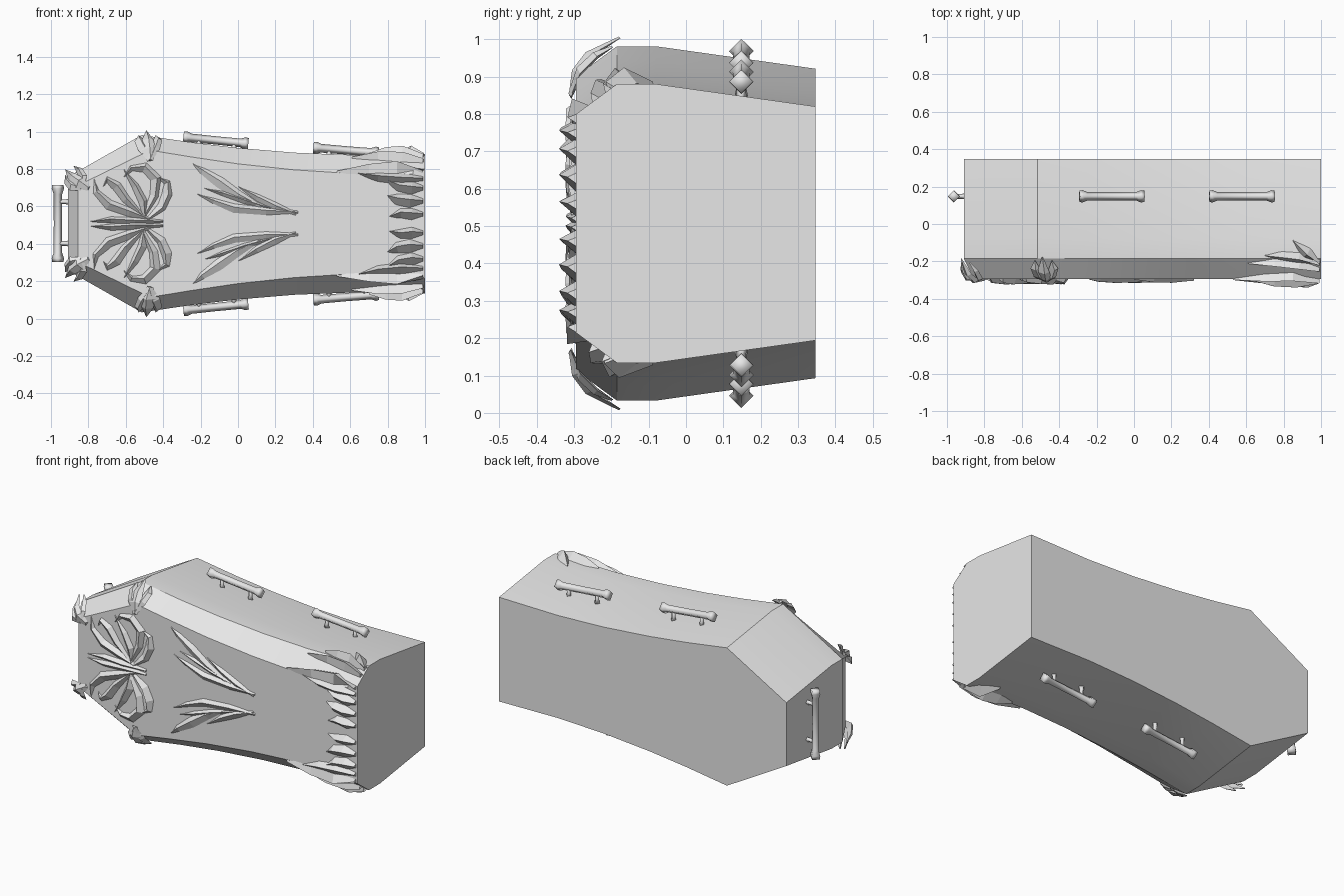
import bpy, bmesh, math
from mathutils import Vector

if "Cube" in bpy.data.objects:
    bpy.data.objects.remove(bpy.data.objects["Cube"], do_unlink=True)

mat = bpy.data.materials.new("plain grey")
mat.use_nodes = True
GREY = (0.8, 0.8, 0.8, 1)
mat.diffuse_color = GREY
mat.node_tree.nodes["Principled BSDF"].inputs["Base Color"].default_value = GREY

C = 0.507  # height of the long symmetry axis
# half outlines: (x, distance from the axis)
OUTER = [(-.91, .25), (-.515, .474), (-.25, .435), (0, .405), (.3, .38), (.6, .368), (1, .373)]
PANEL = [(-.855, .205), (-.47, .393), (-.25, .357), (0, .32), (.3, .288), (.55, .272), (1, .292)]
BACK = [(x, h - .06) for x, h in OUTER]


def make(name, bm, smooth=None):
    bmesh.ops.recalc_face_normals(bm, faces=bm.faces)
    me = bpy.data.meshes.new(name)
    bm.to_mesh(me)
    bm.free()
    me.materials.append(mat)
    ob = bpy.data.objects.new(name, me)
    bpy.context.collection.objects.link(ob)
    if smooth:
        bpy.ops.object.select_all(action='DESELECT')
        ob.select_set(True)
        bpy.context.view_layer.objects.active = ob
        bpy.ops.object.shade_smooth_by_angle(angle=math.radians(smooth))
    return ob


def bridge(bm, a, b):
    n = len(a)
    for i in range(n):
        j = (i + 1) % n
        bm.faces.new((a[i], a[j], b[j], b[i]))


# Coffin body: outline rings from the back to the lid panel
bm = bmesh.new()
rings = []
for half, y in ((BACK, .347), (OUTER, -.08), (OUTER, -.185), (PANEL, -.295)):
    loop = [(x, C + h) for x, h in half] + [(x, C - h) for x, h in reversed(half)]
    rings.append([bm.verts.new((x, y, z)) for x, z in loop])
for a, b in zip(rings, rings[1:]):
    bridge(bm, a, b)
bm.faces.new(rings[0])
bm.faces.new(rings[-1])
make("coffin_body", bm, 20)


# Handles: four-sided flared bars on two posts
def add_tube(bm, a, b, profile):
    a, b = Vector(a), Vector(b)
    q = (b - a).to_track_quat('Z', 'Y')
    prev = None
    for t, r in profile:
        ring = [bm.verts.new(a.lerp(b, t) + q @ Vector((r * math.cos(k * math.pi / 2), r * math.sin(k * math.pi / 2), 0)))
                for k in range(4)]
        if prev:
            bridge(bm, prev, ring)
        else:
            bm.faces.new(ring)
        prev = ring
    bm.faces.new(prev)


BAR = [(0, .03), (.05, .033), (.12, .023), (.5, .022), (.88, .023), (.95, .033), (1, .03)]


def handle(name, a, b, inward):
    bm = bmesh.new()
    a, b = Vector(a), Vector(b)
    add_tube(bm, a, b, BAR)
    for t in (.24, .78):
        p = a.lerp(b, t)
        add_tube(bm, p, p + Vector(inward), [(0, .013), (.6, .013), (1, .018)])
    make(name, bm, 100)


for s, side in ((1, "upper"), (-1, "lower")):
    handle(side + "_head_end_handle", (-.292, .148, C + s * .463), (.055, .148, C + s * .428), (0, 0, -s * .07))
    handle(side + "_foot_end_handle", (.403, .148, C + s * .407), (.752, .148, C + s * .378), (0, 0, -s * .06))
handle("head_handle", (-.963, .148, .302), (-.963, .148, .715), (.07, 0, 0))


# Carved leaves: a ridged strip following a path
def add_leaf(bm, pts, normals, width, height):
    n = len(pts)
    prev = None
    for i in range(n):
        t = (pts[min(i + 1, n - 1)] - pts[max(i - 1, 0)]).normalized()
        nor = normals[i]
        side = t.cross(nor).normalized()
        k = math.sin(math.pi * (.13 + .85 * i / (n - 1)))
        p = pts[i] - nor * .006
        ring = [bm.verts.new(p - side * width * k),
                bm.verts.new(p + nor * (height * (.25 + .75 * k)) + side * width * .25 * k),
                bm.verts.new(p + side * width * k)]
        if prev:
            bridge(bm, prev, ring)
        else:
            bm.faces.new(ring)
        prev = ring
    bm.faces.new(prev)


def interp(table, x):
    for (x0, h0), (x1, h1) in zip(table, table[1:]):
        if x <= x1:
            return h0 + (h1 - h0) * (x - x0) / (x1 - x0)
    return table[-1][1]


# Place a point on the lid panel, its sloped border or the side
def on_lid(x, h, s):
    inner, outer = interp(PANEL, x), interp(OUTER, x)
    if h <= inner:
        y, nor = -.295, (0, -1, 0)
    elif h <= outer:
        y, nor = -.295 + .11 * (h - inner) / (outer - inner), (0, -.65, .75 * s)
    else:
        y, nor, h = -.185 + 2 * (h - outer), (0, -.3, .95 * s), outer
    return Vector((x, y, C + s * h)), Vector(nor).normalized()


def lid_carving(name, leaves, height):
    for s, side in ((1, "upper"), (-1, "lower")):
        bm = bmesh.new()
        for width, path in leaves:
            placed = [on_lid(x, h, s) for x, h in path]
            add_leaf(bm, [p for p, _ in placed], [q for _, q in placed], width, height)
        make(side + "_" + name, bm)


# Scrolling flourish at the head of the lid
lid_carving("scroll_carving", [
    (.034, [(-.47, .02), (-.58, .06), (-.69, .10), (-.76, .17), (-.77, .25)]),
    (.032, [(-.51, .04), (-.60, .13), (-.65, .20), (-.70, .235), (-.72, .20)]),
    (.036, [(-.50, .05), (-.45, .15), (-.44, .24), (-.50, .30), (-.57, .295), (-.61, .25)]),
    (.034, [(-.48, .03), (-.41, .09), (-.38, .16), (-.38, .22), (-.43, .25)]),
    (.030, [(-.50, .03), (-.51, .12), (-.55, .20), (-.61, .29)]),
    (.026, [(-.40, .012), (-.55, .012), (-.68, .02), (-.79, .012)]),
], .034)

# Leaf sprays in the middle of the lid
lid_carving("leaf_spray", [
    (.040, [(.12, .09), (.0, .15), (-.10, .22), (-.19, .28), (-.24, .32)]),
    (.030, [(.31, .05), (.20, .09), (.10, .14), (.0, .20)]),
    (.032, [(.32, .06), (.15, .065), (-.02, .08), (-.13, .12), (-.22, .16)]),
    (.022, [(.18, .08), (.04, .12), (-.08, .16), (-.18, .19)]),
], .026)

# Overlapping foliage at the foot end
lid_carving("foot_foliage", [
    (.036, [(.99, .28), (.85, .295), (.70, .285), (.53, .275)]),
    (.036, [(.99, .33), (.88, .345), (.75, .352), (.61, .35)]),
    (.036, [(.99, .36), (.92, .385), (.85, .42)]),
    (.032, [(.99, .355), (.88, .372), (.79, .376), (.70, .378)]),
    (.036, [(.99, .24), (.87, .24), (.75, .25), (.64, .27)]),
    (.040, [(.99, .19), (.93, .19), (.86, .20), (.79, .235)]),
    (.042, [(.99, .12), (.92, .12), (.85, .13), (.80, .15)]),
    (.036, [(.99, .05), (.93, .05), (.87, .055), (.81, .04)]),
], .052)


# Curled leaf clasps on the lid corners
def clasp(name, leaves, s, out):
    bm = bmesh.new()
    nor = Vector((out[0], out[1], out[2] * s)).normalized()
    for width, path in leaves:
        add_leaf(bm, [Vector((x, y, C + s * h)) for x, y, h in path], [nor] * len(path), width, .02)
    make(name, bm)


SHOULDER = [
    (.040, [(-.47, -.31, .34), (-.48, -.295, .40), (-.485, -.26, .45), (-.49, -.18, .50)]),
    (.030, [(-.47, -.31, .345), (-.51, -.28, .41), (-.53, -.24, .45), (-.53, -.20, .475)]),
    (.030, [(-.47, -.31, .345), (-.445, -.28, .41), (-.43, -.24, .45), (-.44, -.20, .475)]),
]
HEAD = [
    (.034, [(-.80, -.30, .19), (-.85, -.305, .22), (-.89, -.27, .25), (-.925, -.19, .29)]),
    (.026, [(-.84, -.30, .19), (-.89, -.29, .20), (-.915, -.25, .23), (-.925, -.21, .26)]),
    (.024, [(-.83, -.305, .21), (-.83, -.29, .25), (-.85, -.25, .285), (-.88, -.21, .31)]),
]
for s, side in ((1, "upper"), (-1, "lower")):
    clasp(side + "_shoulder_clasp", SHOULDER, s, (-.1, -.75, .65))
    clasp(side + "_head_clasp", HEAD, s, (-.5, -.75, .4))
